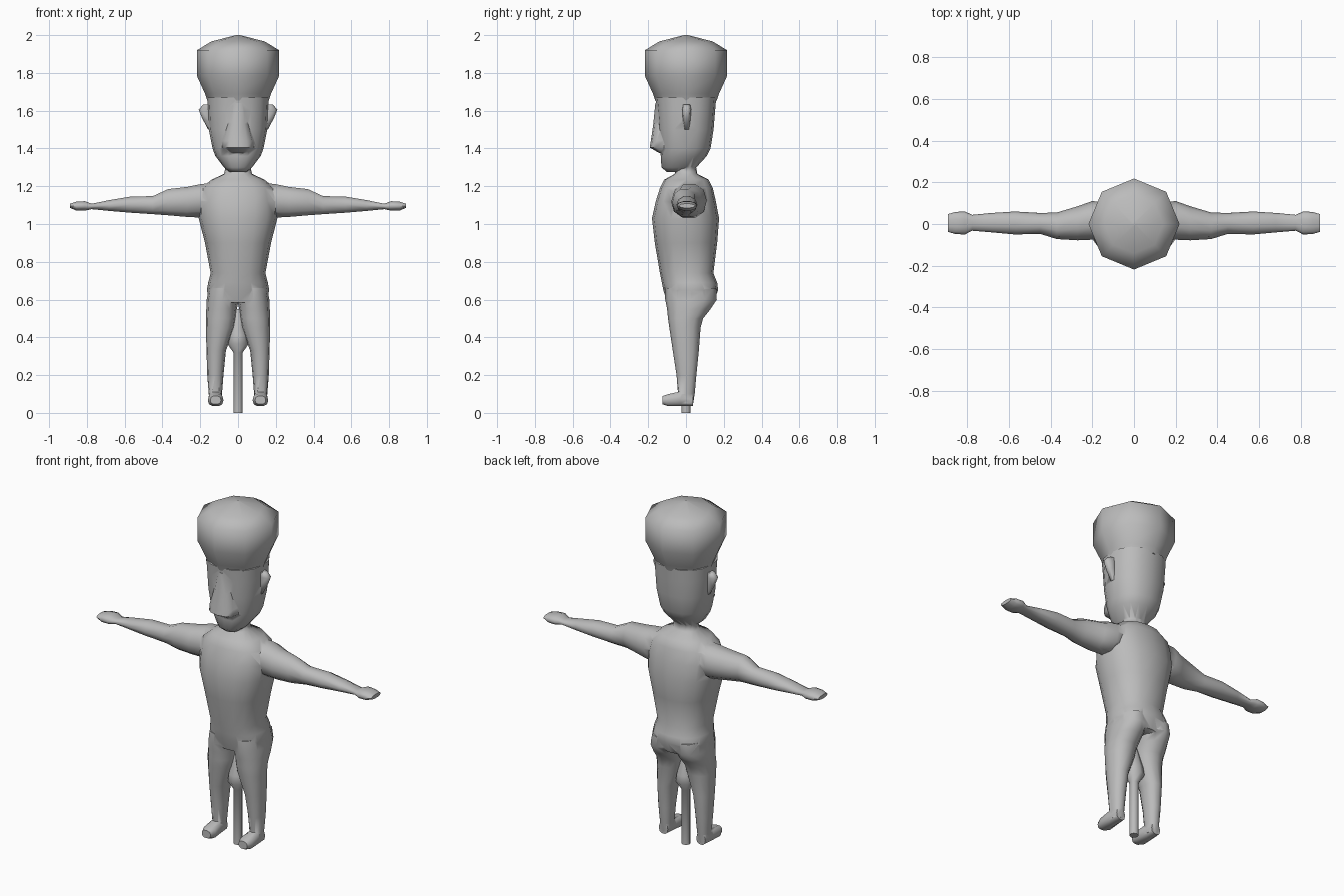
import bpy, bmesh, math

grey = bpy.data.materials.new("plain grey")
grey.diffuse_color = (0.5, 0.5, 0.5, 1)


def loft(name, axis, rings, sides=12, power=2.0, side=1):
    """Skin a closed tube over rings (t, a0, a1, b0, b1) along an axis."""
    place = {"x": lambda t, a, b: (side * t, a, b),
             "y": lambda t, a, b: (side * a, t, b),
             "z": lambda t, a, b: (side * a, b, t)}[axis]
    bm = bmesh.new()
    loops = []
    for t, a0, a1, b0, b1 in rings:
        loop = []
        for i in range(sides):
            ang = 2 * math.pi * i / sides
            c, s = math.cos(ang), math.sin(ang)
            c = math.copysign(abs(c) ** (2 / power), c)
            s = math.copysign(abs(s) ** (2 / power), s)
            loop.append(bm.verts.new(place(t, (a0 + a1) / 2 + c * (a1 - a0) / 2,
                                           (b0 + b1) / 2 + s * (b1 - b0) / 2)))
        loops.append(loop)
    for lo, hi in zip(loops, loops[1:]):
        for i in range(sides):
            j = (i + 1) % sides
            bm.faces.new((lo[i], lo[j], hi[j], hi[i]))
    bm.faces.new(loops[0])
    bm.faces.new(loops[-1])
    bmesh.ops.recalc_face_normals(bm, faces=bm.faces)
    mesh = bpy.data.meshes.new(name)
    bm.to_mesh(mesh)
    bm.free()
    mesh.materials.append(grey)
    obj = bpy.data.objects.new(name, mesh)
    bpy.context.collection.objects.link(obj)
    return obj


def lathe(name, profile, sides=8):
    return loft(name, "z", [(z, -r, r, -r, r) for r, z in profile], sides)


def activate(obj):
    bpy.ops.object.select_all(action="DESELECT")
    obj.select_set(True)
    bpy.context.view_layer.objects.active = obj


def fuse(base, parts):
    """Union the parts into the base so that no inner walls remain."""
    activate(base)
    for part in parts:
        mod = base.modifiers.new("union", "BOOLEAN")
        mod.operation = "UNION"
        mod.solver = "EXACT"
        mod.object = part
        bpy.ops.object.modifier_apply(modifier=mod.name)
        bpy.data.objects.remove(part)


# Torso with neck
body = loft("body", "z", [
    (0.585, -0.15, 0.15, -0.10, 0.145), (0.65, -0.165, 0.165, -0.12, 0.17),
    (0.69, -0.158, 0.158, -0.128, 0.165), (0.74, -0.145, 0.145, -0.138, 0.145),
    (0.90, -0.175, 0.175, -0.165, 0.165), (1.03, -0.208, 0.208, -0.18, 0.175),
    (1.12, -0.21, 0.21, -0.16, 0.158), (1.19, -0.195, 0.195, -0.138, 0.142),
    (1.235, -0.14, 0.14, -0.115, 0.12), (1.265, -0.075, 0.075, -0.06, 0.06),
    (1.32, -0.06, 0.06, -0.05, 0.05)], 16, 2.3)

limbs = []
for s in (1, -1):
    # Arm and hand
    limbs.append(loft("arm", "x", [
        (0.10, -0.07, 0.10, 1.07, 1.225), (0.20, -0.075, 0.11, 1.03, 1.215),
        (0.27, -0.078, 0.085, 1.034, 1.20), (0.37, -0.072, 0.055, 1.043, 1.188),
        (0.45, -0.047, 0.053, 1.05, 1.15), (0.57, -0.05, 0.06, 1.058, 1.147),
        (0.68, -0.04, 0.053, 1.068, 1.128), (0.775, -0.032, 0.044, 1.078, 1.108),
        (0.81, -0.05, 0.06, 1.07, 1.122), (0.855, -0.048, 0.058, 1.07, 1.12),
        (0.89, -0.038, 0.048, 1.085, 1.108)], 10, 2.2, s))
    # Leg
    limbs.append(loft("leg", "z", [
        (0.05, 0.09, 0.152, -0.035, 0.038), (0.10, 0.085, 0.155, -0.042, 0.046),
        (0.20, 0.077, 0.163, -0.05, 0.055), (0.33, 0.064, 0.167, -0.07, 0.068),
        (0.45, 0.02, 0.17, -0.088, 0.077), (0.50, 0.012, 0.17, -0.095, 0.09),
        (0.55, 0.006, 0.168, -0.10, 0.13), (0.60, -0.004, 0.166, -0.11, 0.163),
        (0.66, 0.0, 0.155, -0.11, 0.16)], 12, 2.2, s))
    # Foot
    limbs.append(loft("foot", "y", [
        (0.036, 0.092, 0.15, 0.036, 0.10), (-0.03, 0.083, 0.158, 0.035, 0.115),
        (-0.095, 0.077, 0.16, 0.035, 0.10), (-0.125, 0.09, 0.147, 0.045, 0.09)],
        10, 2.6, s))

# Head with broad nose and ears
head = loft("head", "z", [
    (1.275, -0.045, 0.045, -0.10, 0.03), (1.30, -0.075, 0.075, -0.13, 0.055),
    (1.36, -0.12, 0.12, -0.133, 0.11), (1.40, -0.135, 0.135, -0.14, 0.13),
    (1.50, -0.155, 0.155, -0.148, 0.146), (1.60, -0.16, 0.16, -0.155, 0.154),
    (1.67, -0.163, 0.163, -0.162, 0.16)], 16, 2.3)
limbs += [head, loft("nose", "z", [
    (1.375, -0.05, 0.05, -0.14, -0.05), (1.405, -0.085, 0.085, -0.192, -0.05),
    (1.44, -0.085, 0.085, -0.186, -0.05), (1.53, -0.06, 0.06, -0.173, -0.05),
    (1.64, -0.04, 0.04, -0.162, -0.05)], 12, 2.3)]
for s in (1, -1):
    limbs.append(loft("ear", "z", [
        (1.50, 0.13, 0.158, -0.01, 0.018), (1.56, 0.13, 0.19, -0.017, 0.024),
        (1.605, 0.13, 0.208, -0.02, 0.028), (1.632, 0.13, 0.185, -0.015, 0.022)],
        8, 2.2, s))
fuse(body, limbs)

# Tall eight-sided hat
hat = lathe("hat", [(0.163, 1.655), (0.175, 1.69), (0.218, 1.785), (0.218, 1.92),
                    (0.14, 1.967), (0.01, 2.0)])

# Stand: pole with a flared bulb
stand = lathe("stand_pole", [(0.025, 0), (0.025, 0.32), (0.056, 0.365),
                             (0.05, 0.41), (0.03, 0.48), (0.012, 0.55)])

for obj, angle in ((body, 65), (hat, 70), (stand, 80)):
    activate(obj)
    bpy.ops.object.shade_smooth_by_angle(angle=math.radians(angle))
